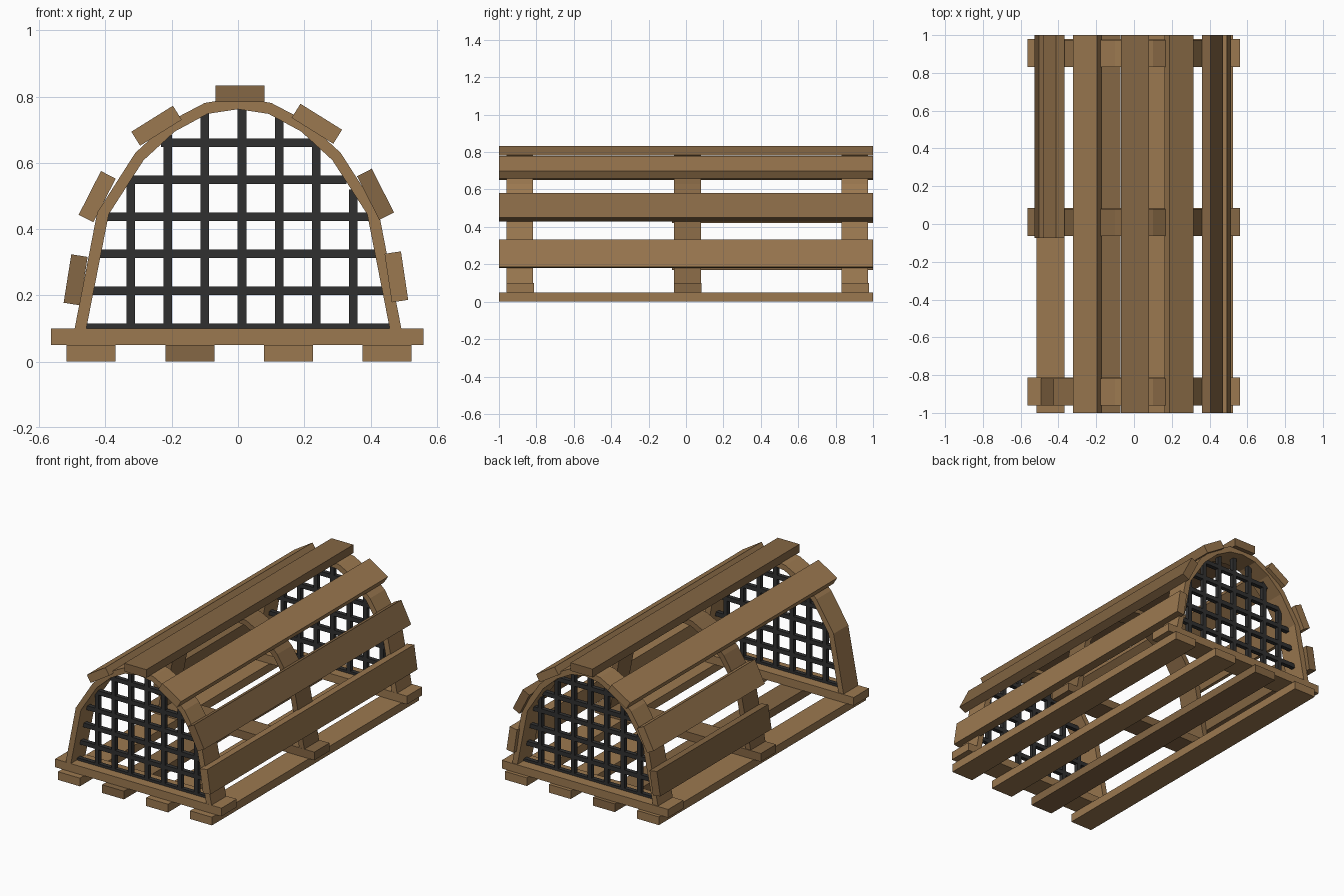
import bpy, bmesh, math
from mathutils import Matrix, Vector

if "Cube" in bpy.data.objects:
    bpy.data.objects.remove(bpy.data.objects["Cube"])


def material(name, rgb):
    m = bpy.data.materials.new(name)
    m.diffuse_color = (*rgb, 1)
    m.use_nodes = True
    m.node_tree.nodes["Principled BSDF"].inputs["Base Color"].default_value = m.diffuse_color
    return m


LIGHT = material("light_wood", (0.33, 0.19, 0.08))
DARK = material("dark_wood", (0.235, 0.135, 0.058))
WIRE = material("dark_wire", (0.03, 0.03, 0.03))


def add_object(name, bm, mat):
    bmesh.ops.recalc_face_normals(bm, faces=bm.faces)
    mesh = bpy.data.meshes.new(name)
    bm.to_mesh(mesh)
    bm.free()
    mesh.materials.append(mat)
    obj = bpy.data.objects.new(name, mesh)
    bpy.context.collection.objects.link(obj)
    return obj


def add_box(bm, centre, size, angle=0):
    mat = (Matrix.Translation(centre) @ Matrix.Rotation(math.radians(angle), 4, 'Y')
           @ Matrix.Diagonal((*size, 1)))
    bmesh.ops.create_cube(bm, size=1, matrix=mat)


def board(name, centre, size, mat, angle=0):
    bm = bmesh.new()
    add_box(bm, centre, size, angle)
    return add_object(name, bm, mat)


# Floor slats
for i, x in enumerate((-0.443, -0.145, 0.153, 0.45)):
    board(f"floor_slat_{i + 1}", (x, 0, 0.025), (0.148, 2, 0.05), DARK if i == 1 else LIGHT)

# Right half of the arch, outer and inner edge, foot to crown
OUTER = [(0.493, 0.1), (0.425, 0.45), (0.31, 0.63), (0.207, 0.725), (0.1, 0.781), (0, 0.797)]
INNER = [(0.458, 0.1), (0.39, 0.445), (0.285, 0.608), (0.19, 0.695), (0.092, 0.748), (0, 0.762)]


def mirrored(half):
    return half + [(-x, z) for x, z in reversed(half[:-1])]


def arch(name, y, depth, mat):
    bm = bmesh.new()
    rings = []
    for (xo, zo), (xi, zi) in zip(mirrored(OUTER), mirrored(INNER)):
        a, b = y - depth / 2, y + depth / 2
        rings.append([bm.verts.new(p) for p in
                      ((xo, a, zo), (xo, b, zo), (xi, b, zi), (xi, a, zi))])
    for r, s in zip(rings, rings[1:]):
        for k in range(4):
            n = (k + 1) % 4
            bm.faces.new((r[k], r[n], s[n], s[k]))
    bm.faces.new(rings[0])
    bm.faces.new(rings[-1])
    return add_object(name, bm, mat)


# Cross beams and bent arches
for part, y, mat in (("front", -0.887, LIGHT), ("middle", 0.01, DARK), ("back", 0.905, LIGHT)):
    board(f"{part}_cross_beam", (-0.002, y, 0.075), (1.125, 0.147, 0.05), mat)
    arch(f"{part}_arch", y - 0.002, 0.142, mat)

# Slats around the arch: x, z, tilt, front end, material (two left ones leave an opening)
SLATS = {
    "top_slat": (0.006, 0.808, 0, -1, DARK),
    "right_upper_slat": (0.238, 0.718, 32, -1, LIGHT),
    "right_middle_slat": (0.415, 0.505, 63, -1, DARK),
    "right_lower_slat": (0.478, 0.256, 81.5, -1, LIGHT),
    "left_upper_slat": (-0.246, 0.712, -32, -1, LIGHT),
    "left_middle_slat": (-0.425, 0.498, -63, -0.075, LIGHT),
    "left_lower_slat": (-0.49, 0.247, -81, -0.075, DARK),
}
for name, (x, z, tilt, y0, mat) in SLATS.items():
    board(name, (x, (1 + y0) / 2, z), (0.148, 1 - y0, 0.05), mat, tilt)


def interp(v, pairs):
    for (a, p), (b, q) in zip(pairs, pairs[1:]):
        if min(a, b) <= v <= max(a, b):
            return p + (q - p) * (v - a) / (b - a)
    return pairs[-1][1]


# Wire grids filling both end arches
for part, y in (("front", -0.889), ("back", 0.903)):
    bm = bmesh.new()
    for i in range(7):
        x = -0.324 + 0.112 * i
        top = interp(abs(x), INNER) + 0.01
        add_box(bm, (x, y, (0.1 + top) / 2), (0.026, 0.026, top - 0.1))
    for i in range(6):
        z = 0.102 + 0.1117 * i
        half = interp(max(z, 0.1), [(h, w) for w, h in INNER]) + 0.005
        add_box(bm, (0, y, z), (2 * half, 0.026, 0.026))
    add_object(f"{part}_wire_grid", bm, WIRE)
